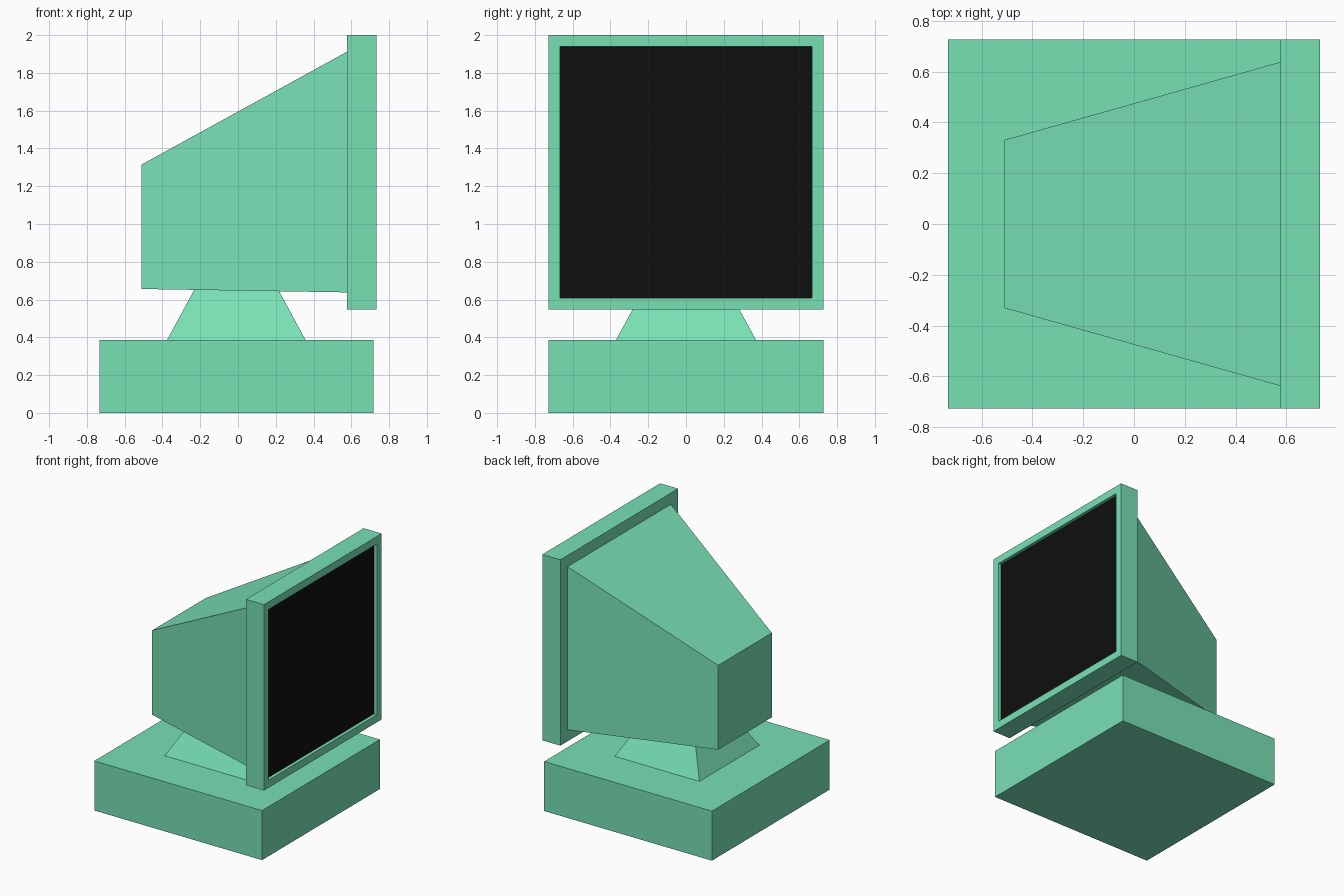
import bpy, bmesh

if "Cube" in bpy.data.objects:
    bpy.data.objects.remove(bpy.data.objects["Cube"])


def material(name, rgb):
    m = bpy.data.materials.new(name)
    m.diffuse_color = (*rgb, 1)
    m.use_nodes = True
    m.node_tree.nodes["Principled BSDF"].inputs["Base Color"].default_value = m.diffuse_color
    return m


GREEN = material("mint_green", (0.188, 0.750, 0.462))
BLACK = material("screen_black", (0.0048, 0.0048, 0.0048))


def loft(name, ring_a, ring_b, detail=None):
    """Solid between two four-point rings."""
    bm = bmesh.new()
    a = [bm.verts.new(p) for p in ring_a]
    b = [bm.verts.new(p) for p in ring_b]
    bm.faces.new(a)
    bm.faces.new(b)
    for i in range(4):
        j = (i + 1) % 4
        bm.faces.new((a[i], a[j], b[j], b[i]))
    bmesh.ops.recalc_face_normals(bm, faces=bm.faces)
    if detail:
        detail(bm)
    me = bpy.data.meshes.new(name)
    bm.to_mesh(me)
    bm.free()
    me.materials.append(GREEN)
    me.materials.append(BLACK)
    ob = bpy.data.objects.new(name, me)
    bpy.context.collection.objects.link(ob)
    return ob


def flat(x0, x1, hy, z):
    """Horizontal rectangle."""
    return [(x0, -hy, z), (x1, -hy, z), (x1, hy, z), (x0, hy, z)]


def upright(x, hy, z0, z1):
    """Rectangle facing along x."""
    return [(x, -hy, z0), (x, hy, z0), (x, hy, z1), (x, -hy, z1)]


def recess_screen(bm):
    """Inset the front of the bezel, sink it and paint it black."""
    bm.normal_update()
    f = max(bm.faces, key=lambda f: f.normal.x)
    bmesh.ops.inset_individual(bm, faces=[f], thickness=0.084)
    bmesh.ops.inset_individual(bm, faces=[f], thickness=0.0005)
    for v in f.verts:
        v.co.x -= 0.025
    f.material_index = 1


# Computer case, tapered stand, tube housing and screen bezel
loft("base_case", flat(-0.733, 0.717, 0.727, 0), flat(-0.733, 0.717, 0.727, 0.387))
loft("stand", flat(-0.375, 0.357, 0.37, 0.387), flat(-0.227, 0.209, 0.222, 0.66))
loft("tube_housing", upright(-0.51, 0.331, 0.656, 1.315), upright(0.577, 0.638, 0.638, 1.912))
loft("screen_bezel", upright(0.577, 0.727, 0.548, 2.0), upright(0.733, 0.727, 0.548, 2.0), recess_screen)
